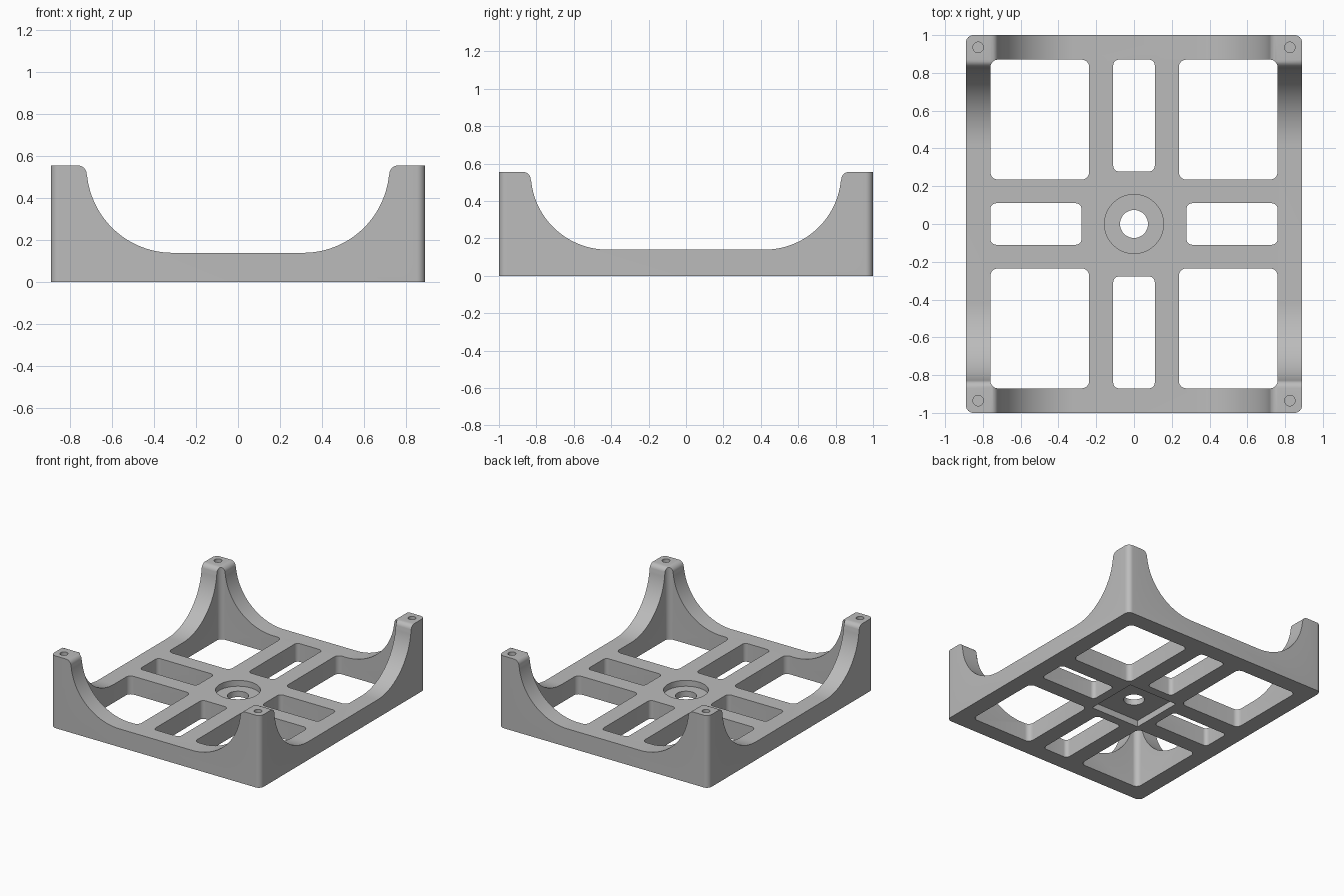
import bpy, bmesh, math

if "Cube" in bpy.data.objects:
    bpy.data.objects.remove(bpy.data.objects["Cube"])

W, L, H = 0.89, 1.0, 0.555      # half width, half length, post height
FLOOR = 0.14                    # floor thickness

grey = bpy.data.materials.new("light grey")
grey.diffuse_color = (0.5, 0.5, 0.5, 1)
grey.use_nodes = True
grey.node_tree.nodes["Principled BSDF"].inputs["Base Color"].default_value = grey.diffuse_color


def arc(cx, cy, r, a0, a1, n):
    """Points on an arc, angles in degrees."""
    return [(cx + r * math.cos(math.radians(a0 + (a1 - a0) * i / n)),
             cy + r * math.sin(math.radians(a0 + (a1 - a0) * i / n))) for i in range(n + 1)]


def rounded_rect(x0, x1, y0, y1, r):
    return (arc(x1 - r, y1 - r, r, 0, 90, 8) + arc(x0 + r, y1 - r, r, 90, 180, 8)
            + arc(x0 + r, y0 + r, r, 180, 270, 8) + arc(x1 - r, y0 + r, r, 270, 360, 8))


def circle(cx, cy, r, n):
    return arc(cx, cy, r, 0, 360, n)[:-1]


def prism(name, pts, lo, hi, axis="z"):
    """Extrude a 2D outline between lo and hi along an axis."""
    place = {"x": lambda p, d: (d, p[0], p[1]),
             "y": lambda p, d: (p[0], d, p[1]),
             "z": lambda p, d: (p[0], p[1], d)}[axis]
    bm = bmesh.new()
    a = [bm.verts.new(place(p, lo)) for p in pts]
    b = [bm.verts.new(place(p, hi)) for p in pts]
    bm.faces.new(a)
    bm.faces.new(b[::-1])
    for i in range(len(a)):
        j = (i + 1) % len(a)
        bm.faces.new((a[i], a[j], b[j], b[i]))
    bmesh.ops.recalc_face_normals(bm, faces=bm.faces)
    me = bpy.data.meshes.new(name)
    bm.to_mesh(me)
    bm.free()
    me.materials.append(grey)
    ob = bpy.data.objects.new(name, me)
    bpy.context.collection.objects.link(ob)
    return ob


def scoop(edge):
    """Side cut-out: flat floor, sweeping arc, small rounded lip at the post."""
    r, lip = 0.41, 0.04
    right = arc(edge - r, FLOOR + r, r, -90, -6, 32)
    right += arc(edge + lip, H - lip, lip, 180, 90, 8)
    right.append((edge + lip, 0.8))
    return right + [(-x, z) for x, z in reversed(right)]


# Solid block with rounded vertical corners
frame = prism("tray_frame", rounded_rect(-W, W, -L, L, 0.04), 0, H)

# Scooped sides
cutters = [prism("front_back_scoop", scoop(0.72), -1.2, 1.2, "y"),
           prism("side_scoop", scoop(0.83), -1.2, 1.2, "x")]

# Windows through the floor
for s in (-1, 1):
    y0, y1 = sorted((s * 0.278, s * 0.87))
    cutters.append(prism("long_window", rounded_rect(-0.11, 0.11, y0, y1, 0.03), -0.1, 0.7))
    x0, x1 = sorted((s * 0.278, s * 0.76))
    cutters.append(prism("side_window", rounded_rect(x0, x1, -0.11, 0.11, 0.03), -0.1, 0.7))
    for t in (-1, 1):
        x0, x1 = sorted((s * 0.237, s * 0.76))
        y0, y1 = sorted((t * 0.235, t * 0.87))
        cutters.append(prism("corner_window", rounded_rect(x0, x1, y0, y1, 0.04), -0.1, 0.7))
        # Screw hole in the post top
        cutters.append(prism("screw_hole", circle(s * 0.825, t * 0.935, 0.028, 24), 0.38, 0.7))

# Centre hole, round recess above and square recess below
cutters += [prism("centre_hole", circle(0, 0, 0.074, 48), -0.1, 0.3),
            prism("round_recess", circle(0, 0, 0.156, 64), 0.095, 0.3),
            prism("square_recess", [(-0.21, -0.21), (0.21, -0.21), (0.21, 0.21), (-0.21, 0.21)],
                  -0.1, 0.05)]

bpy.context.view_layer.objects.active = frame
for c in cutters:
    c.hide_render = True
    m = frame.modifiers.new("cut", "BOOLEAN")
    m.operation, m.solver, m.object = "DIFFERENCE", "EXACT", c
    bpy.ops.object.modifier_apply(modifier=m.name)
for c in cutters:
    bpy.data.objects.remove(c)

frame.select_set(True)
bpy.ops.object.shade_smooth_by_angle(angle=math.radians(30))
